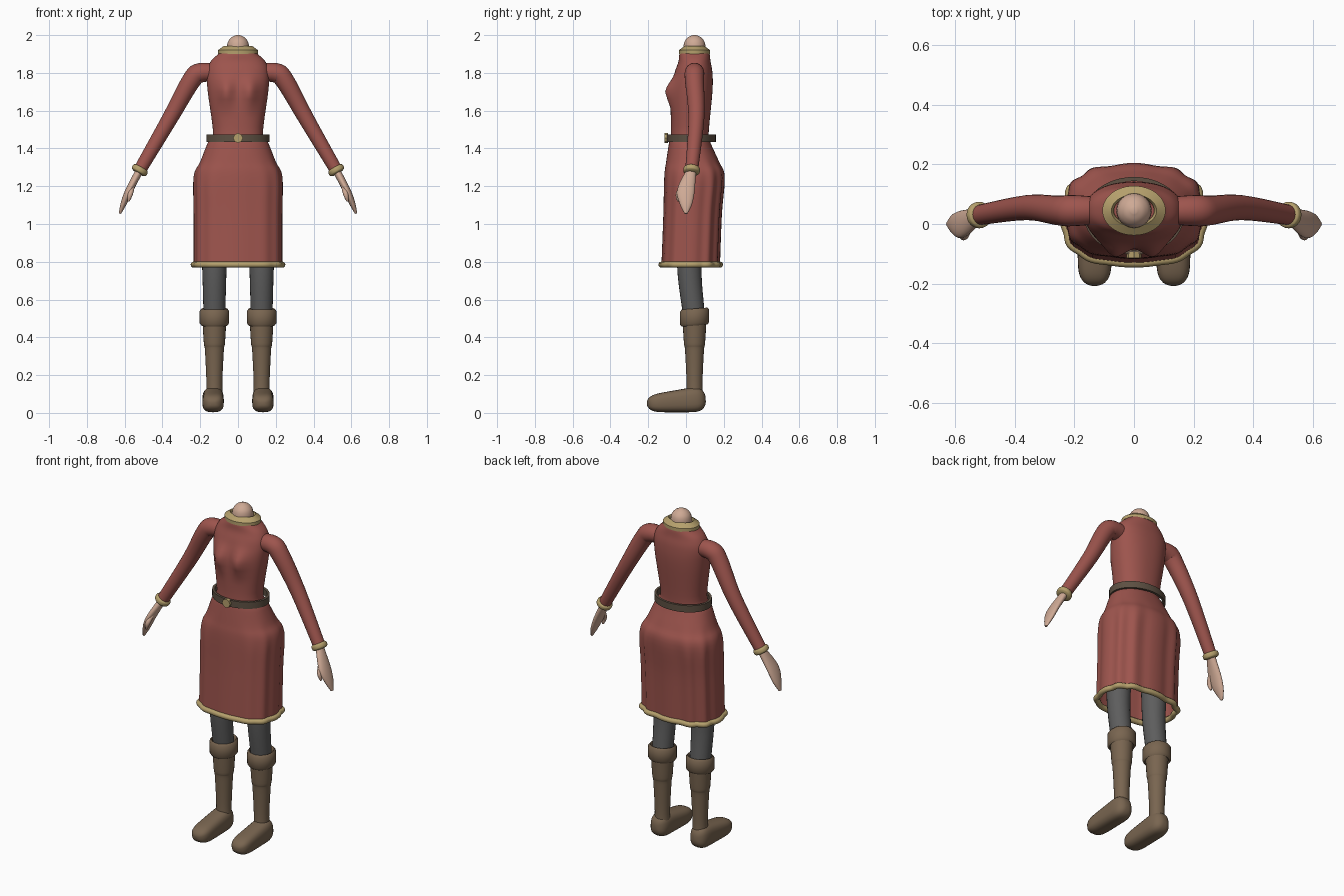
import bpy, bmesh
from math import cos, sin, pi, tau, exp, radians, sqrt, copysign
from mathutils import Vector

default_cube = bpy.data.objects.get("Cube")
if default_cube:
    bpy.data.objects.remove(default_cube, do_unlink=True)


def material(name, red, green, blue):
    colour = (red, green, blue, 1)
    mat = bpy.data.materials.new(name)
    mat.use_nodes = True
    mat.diffuse_color = colour
    mat.node_tree.nodes["Principled BSDF"].inputs["Base Color"].default_value = colour
    return mat


cloth = material("red cloth", .34, .09, .075)
gold = material("gold trim", .46, .35, .15)
leather = material("brown leather", .19, .13, .08)
dark_leather = material("dark belt leather", .11, .08, .055)
wool = material("grey leggings", .11, .11, .11)
flesh = material("skin", .62, .4, .3)


def spline(keys, steps=5):
    """Smooth curve through tuples of any length."""
    keys = [Vector(key) for key in keys]
    keys = [keys[0], *keys, keys[-1]]
    result = []
    for a, b, c, d in zip(keys, keys[1:], keys[2:], keys[3:]):
        for step in range(steps):
            t = step / steps
            result.append(b + ((c - a) * t + (a * 2 - b * 5 + c * 4 - d) * t * t
                               + (b * 3 - c * 3 + d - a) * t * t * t) / 2)
    return result + [keys[-2]]


def oval(angle, power=2):
    """Point on a unit oval; a higher power is squarer."""
    return [copysign(abs(value) ** (2 / power), value) for value in (cos(angle), sin(angle))]


def turn(count):
    return [tau * index / count for index in range(count)]


def link(name, data, mat):
    data.materials.append(mat)
    obj = bpy.data.objects.new(name, data)
    bpy.context.collection.objects.link(obj)
    return obj


def skin(name, rings, mat, closed=False, open_start=False, mirror=False):
    """Join rings of points into one smooth surface."""
    bm = bmesh.new()
    rows = [[bm.verts.new(point) for point in ring] for ring in rings]
    pairs = list(zip(rows, rows[1:]))
    if closed:
        pairs.append((rows[-1], rows[0]))
    else:
        bm.faces.new(rows[-1])
        if not open_start:
            bm.faces.new(rows[0])
    for lower, upper in pairs:
        for index in range(len(lower)):
            bm.faces.new((lower[index - 1], lower[index], upper[index], upper[index - 1]))
    bmesh.ops.recalc_face_normals(bm, faces=bm.faces)
    for face in bm.faces:
        face.smooth = True
    mesh = bpy.data.meshes.new(name)
    bm.to_mesh(mesh)
    bm.free()
    mesh.set_sharp_from_angle(angle=radians(50))
    obj = link(name, mesh, mat)
    if mirror:
        obj.modifiers.new("mirror", "MIRROR").use_mirror_merge = False
    return obj


def tube(name, stations, mat, side=(0, 1, 0), power=2, mirror=True):
    """Sweep an oval along stations of x, y, z, width, depth."""
    points = [Vector(station[:3]) for station in stations]
    rings = []
    for index, station in enumerate(stations):
        ahead = points[min(index + 1, len(points) - 1)] - points[max(index - 1, 0)]
        across = Vector(side).cross(ahead).normalized()
        up = ahead.cross(across).normalized()
        ring = []
        for angle in turn(24):
            u, v = oval(angle, power)
            ring.append(points[index] + across * u * station[3] + up * v * station[4])
        rings.append(ring)
    return skin(name, rings, mat, mirror=mirror)


def round_tube(name, keys, mat, **options):
    """Tube with circular sections: keys are x, y, z, radius."""
    return tube(name, [(*key, key[-1]) for key in spline(keys)], mat, **options)


def band(name, x, y, width, depth, profile, mat, mirror=False):
    """Hoop whose section is a list of outward offset and height."""
    rings = [[(x + (width + out) * cos(angle), y + (depth + out) * sin(angle), z)
              for angle in turn(48)] for out, z in profile]
    return skin(name, rings, mat, closed=True, mirror=mirror)


def dress_ring(z, width, middle, depth):
    skirt = max(0, min(1, (1.36 - z) * 6))
    ring = []
    for angle in turn(96):
        u, v = oval(angle, 2.3 + .4 * skirt)
        # vertical pleats, deeper behind
        pleat = 1 + skirt * (.02 + .01 * sin(angle)) * (cos(12 * angle) - 1)
        x = width * u * pleat
        y = middle + depth * v * pleat
        if v < 0:
            y -= .036 * exp(-((abs(x) - .065) / .042) ** 2 - ((z - 1.7) / .06) ** 2)
        ring.append((x, y, z))
    return ring


# Dress: height, half width, middle, half depth
dress = [dress_ring(*key) for key in spline([
    (.785, .235, .025, .155), (1.05, .235, .035, .155), (1.25, .235, .045, .16),
    (1.33, .2, .035, .14), (1.43, .16, .02, .11), (1.48, .132, .02, .1),
    (1.7, .16, .03, .11), (1.8, .165, .04, .1), (1.86, .145, .045, .085),
    (1.9, .105, .045, .08), (1.92, .09, .045, .07)])]
skin("dress", dress, cloth, open_start=True)

# Gold hem along the bottom edge
hem = bpy.data.curves.new("skirt_hem", "CURVE")
hem.dimensions = "3D"
hem.bevel_depth = .016
path = hem.splines.new("POLY")
path.points.add(len(dress[0]) - 1)
for point, position in zip(path.points, dress[0]):
    point.co = (*position, 1)
path.use_cyclic_u = True
link("skirt_hem", hem, gold)

# Belt and buckle
band("belt", 0, .028, .168, .13,
     [(0, 1.435), (0, 1.475), (-.014, 1.475), (-.014, 1.435)], dark_leather)
bpy.ops.mesh.primitive_cylinder_add(vertices=8, radius=.026, depth=.02,
                                    location=(0, -.104, 1.455), rotation=(pi / 2, 0, 0))
buckle = bpy.context.object
buckle.name = "belt_buckle"
buckle.data.materials.append(gold)

# Neck and collar
neck_y = .045
round_tube("neck", [(0, neck_y, z, radius) for z, radius in
                    ((1.86, .06), (1.95, .057), (1.985, .038), (2, .01))],
           flesh, mirror=False)
band("collar", 0, neck_y, .106, .083,
     [(0, 1.9), (0, 1.92), (-.03, 1.942), (-.038, 1.93), (-.03, 1.9)], gold)

# Sleeves from inside the shoulder to the wrist
wrist = Vector((.52, .03, 1.285))
elbow = Vector((.36, .055, 1.56))
round_tube("sleeves", [(.1, neck_y, 1.8, .044), (.2, neck_y, 1.8, .052),
                       (.25, neck_y, 1.755, .05), (*elbow, .042), (*wrist, .034)], cloth)
forearm = (wrist - elbow).normalized()
round_tube("sleeve_cuffs", [(*(wrist + forearm * shift), radius) for shift, radius in
                            ((-.018, .03), (-.01, .043), (.01, .043), (.018, .03))], gold)

# Flat mitten hands with thumbs
tube("hands", spline([(*wrist, .02, .025), (.575, 0, 1.18, .02, .046),
                      (.605, 0, 1.11, .016, .034), (.625, 0, 1.055, .006, .008)]), flesh)
round_tube("thumbs", [(.556, -.01, 1.21, .012), (.57, -.04, 1.16, .014),
                      (.58, -.04, 1.12, .006)], flesh)

# Leggings
leg_x = .125
ankle_y = .045
round_tube("leggings", [(leg_x, .02, .9, .07), (leg_x, .02, .72, .063),
                        (leg_x, ankle_y, .5, .057)], wool)

# Boot shafts and folded tops
round_tube("boot_shafts", [(leg_x, ankle_y, z, radius) for z, radius in
                           ((.5, .064), (.37, .056), (.33, .05), (.15, .042), (.05, .047))],
           leather)
tops = band("boot_tops", leg_x, ankle_y, .078, .078,
            [(-.01, .462), (0, .475), (0, .54), (-.01, .552), (-.018, .54), (-.018, .47)],
            leather, mirror=True)
for vert in tops.data.vertices:
    vert.co.z += (vert.co.y - ankle_y) * .08

# Feet taper from heel to toe with rounded ends
foot = []
for step in range(1, 24):
    along = (1 - cos(pi * step / 24)) / 2
    height = .075 - .027 * along
    bulge = sqrt(1 - abs(2 * along - 1) ** 6)
    foot.append((.132, .105 - .313 * along, height, .057 * bulge, (height - .003) * bulge))
tube("boot_feet", foot, leather, side=(0, 0, 1), power=2.8)
